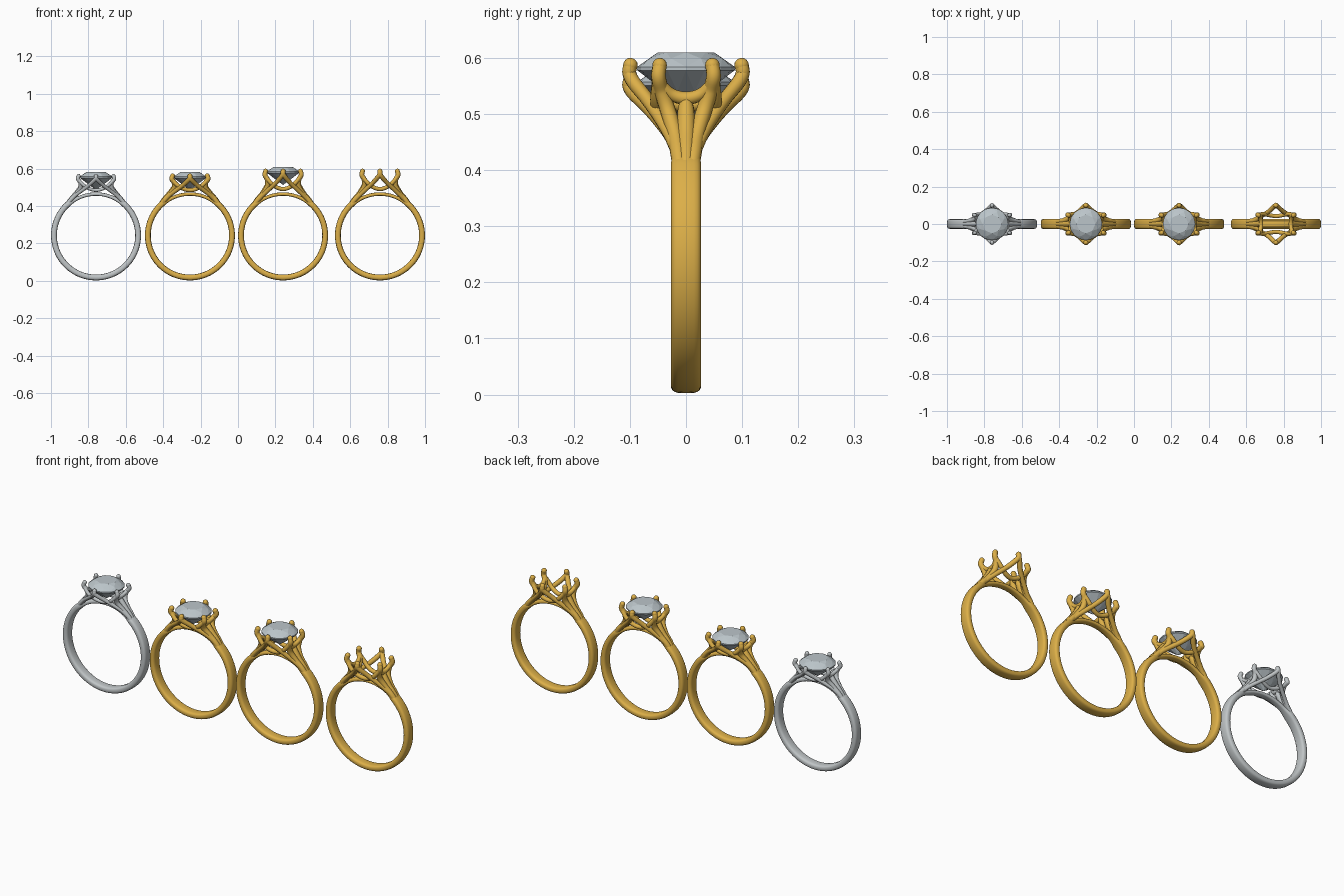
import bpy, bmesh, math
from mathutils import Vector

if "Cube" in bpy.data.objects:
    bpy.data.objects.remove(bpy.data.objects["Cube"])

CZ, MID = 0.243, 0.2250          # band centre height and mid radius


def material(name, rgb):
    m = bpy.data.materials.new(name)
    m.diffuse_color = (*rgb, 1)
    m.use_nodes = True
    m.node_tree.nodes["Principled BSDF"].inputs["Base Color"].default_value = m.diffuse_color
    return m


GOLD = material("gold", (0.72, 0.43, 0.065))
SILVER = material("silver", (0.53, 0.56, 0.57))
GEM = material("clear stone", (0.50, 0.56, 0.59))


def add_mesh(name, bm, mat, x, smooth=True):
    bmesh.ops.recalc_face_normals(bm, faces=bm.faces)
    me = bpy.data.meshes.new(name)
    bm.to_mesh(me)
    bm.free()
    me.materials.append(mat)
    ob = bpy.data.objects.new(name, me)
    ob.location.x = x
    bpy.context.collection.objects.link(ob)
    if smooth:
        bpy.ops.object.select_all(action='DESELECT')
        bpy.context.view_layer.objects.active = ob
        ob.select_set(True)
        bpy.ops.object.shade_smooth_by_angle(angle=math.radians(50))
    return ob


def power(v, p):
    return math.copysign(abs(v) ** p, v)


def band(x, mat, scale):
    # Domed hoop that narrows into a slim bridge under the head
    bm = bmesh.new()
    n, k = 96, 20
    rings = []
    for i in range(n):
        a = math.tau * i / n
        height = math.sin(a)
        f = min(max((height - 0.74) / 0.14, 0), 1)
        f = f * f * (3 - 2 * f)
        w = 0.027 * scale * (1 - 0.35 * f)
        t = 0.0155 * (1 - 0.4 * f)
        ring = []
        for j in range(k):
            b = math.tau * j / k
            r = MID - 0.004 * f + t * power(math.sin(b), 0.75)
            ring.append(bm.verts.new((r * math.cos(a), w * power(math.cos(b), 0.55),
                                      CZ + r * math.sin(a))))
        rings.append(ring)
    for i in range(n):
        p, q = rings[i], rings[(i + 1) % n]
        for j in range(k):
            bm.faces.new((p[j], p[(j + 1) % k], q[(j + 1) % k], q[j]))
    add_mesh("band", bm, mat, x)


def spline(pts, steps=6):
    # Catmull-Rom through (x, y, z, radius) points
    pts = [Vector(p) for p in pts]
    pts = [2 * pts[0] - pts[1]] + pts + [2 * pts[-1] - pts[-2]]
    out = []
    for i in range(1, len(pts) - 2):
        a, b, c, d = pts[i - 1:i + 3]
        for s in range(steps):
            t = s / steps
            out.append(0.5 * (2 * b + (c - a) * t + (2 * a - 5 * b + 4 * c - d) * t * t
                              + (3 * b - a - 3 * c + d) * t ** 3))
    return out + [pts[-2]]


def tube(bm, pts, k=12, tip=False):
    path = spline(pts)
    pos = [p.to_3d() for p in path]
    side, prev = None, None
    for i, p in enumerate(pos):
        tan = (pos[min(i + 1, len(pos) - 1)] - pos[max(i - 1, 0)]).normalized()
        if side is None:
            side = tan.orthogonal()
        side = (side - tan * side.dot(tan)).normalized()
        up = tan.cross(side)
        ring = [bm.verts.new(p + path[i][3] * (side * math.cos(math.tau * j / k)
                                               + up * math.sin(math.tau * j / k)))
                for j in range(k)]
        if prev:
            for j in range(k):
                bm.faces.new((prev[j], prev[(j + 1) % k], ring[(j + 1) % k], ring[j]))
        else:
            bm.faces.new(ring)
        prev = ring
    bm.faces.new(prev)
    if tip:      # rounded claw end
        geo = bmesh.ops.create_uvsphere(bm, u_segments=14, v_segments=8,
                                        radius=path[-1][3] * 1.04)
        bmesh.ops.translate(bm, verts=geo["verts"], vec=pos[-1])


def head(x, mat, lift, thick):
    def strand(bm, pts, sx=1, sy=1, tip=False):
        tube(bm, [(px * sx, py * sy, pz if pz < 0.46 else 0.46 + (pz - 0.46) * lift, r * thick)
                  for px, py, pz, r in pts], tip=tip)

    trunks, claws, arches, basket = (bmesh.new() for _ in range(4))
    for sx in (1, -1):
        # Shoulder rising from the band
        strand(trunks, [(.170, 0, .388, .012), (.138, 0, .430, .016), (.108, 0, .465, .017),
                        (.086, 0, .505, .015), (.080, 0, .528, .010)], sx)
        # Saddle joining the two side claws
        strand(basket, [(.090, -.046, .553, .010), (.082, -.026, .535, .011),
                        (.080, 0, .528, .012), (.082, .026, .535, .011),
                        (.090, .046, .553, .010)], sx)
        for sy in (1, -1):
            # Side claws
            strand(claws, [(.166, .010, .393, .012), (.138, .014, .430, .014),
                           (.107, .020, .465, .014), (.084, .032, .505, .014),
                           (.084, .043, .540, .0135), (.097, .049, .566, .013),
                           (.093, .047, .587, .0125)], sx, sy, True)
            # Front and back claw legs
            strand(arches, [(.145, .012, .420, .010), (.108, .027, .458, .011),
                            (.072, .046, .492, .0115), (.036, .069, .526, .012),
                            (.010, .093, .556, .0125), (0, .101, .573, .0125),
                            (0, .099, .587, .0125)], sx, sy, True)
    for sy in (1, -1):
        # Sagging rails between the left and right claws
        strand(basket, [(-.097, .049, .564, .010), (-.066, .053, .524, .011),
                        (-.034, .047, .500, .011), (0, .042, .491, .011),
                        (.034, .047, .500, .011), (.066, .053, .524, .011),
                        (.097, .049, .564, .010)], 1, sy)
    for name, bm in (("shoulders", trunks), ("side_claws", claws),
                     ("front_back_claws", arches), ("basket_rails", basket)):
        add_mesh(name, bm, mat, x)


def stone(x, dz):
    # Faceted round stone as a hull of rings: (count, radius, height, turn)
    bm = bmesh.new()
    for n, r, z, turn in ((8, .050, .610, 0), (8, .070, .599, .5), (16, .087, .584, 0),
                          (16, .087, .578, 0), (8, .040, .540, .5), (1, 0, .513, 0)):
        for i in range(n):
            a = math.tau * (i + turn) / n
            bm.verts.new((r * math.cos(a), r * math.sin(a), z + dz))
    bmesh.ops.convex_hull(bm, input=bm.verts)
    bmesh.ops.dissolve_limit(bm, angle_limit=math.radians(1), verts=bm.verts, edges=bm.edges)
    add_mesh("stone", bm, GEM, x, smooth=False)


# Four rings: x, metal, head height factor, strand thickness, band width, stone offset
for x, mat, lift, thick, width, dz in ((-.759, SILVER, .8, .82, .95, -.027),
                                       (-.257, GOLD, .8, 1, 1, -.027),
                                       (.241, GOLD, 1, 1, 1, 0),
                                       (.759, GOLD, 1, 1, 1, None)):
    band(x, mat, width)
    head(x, mat, lift, thick)
    if dz is not None:
        stone(x, dz)
